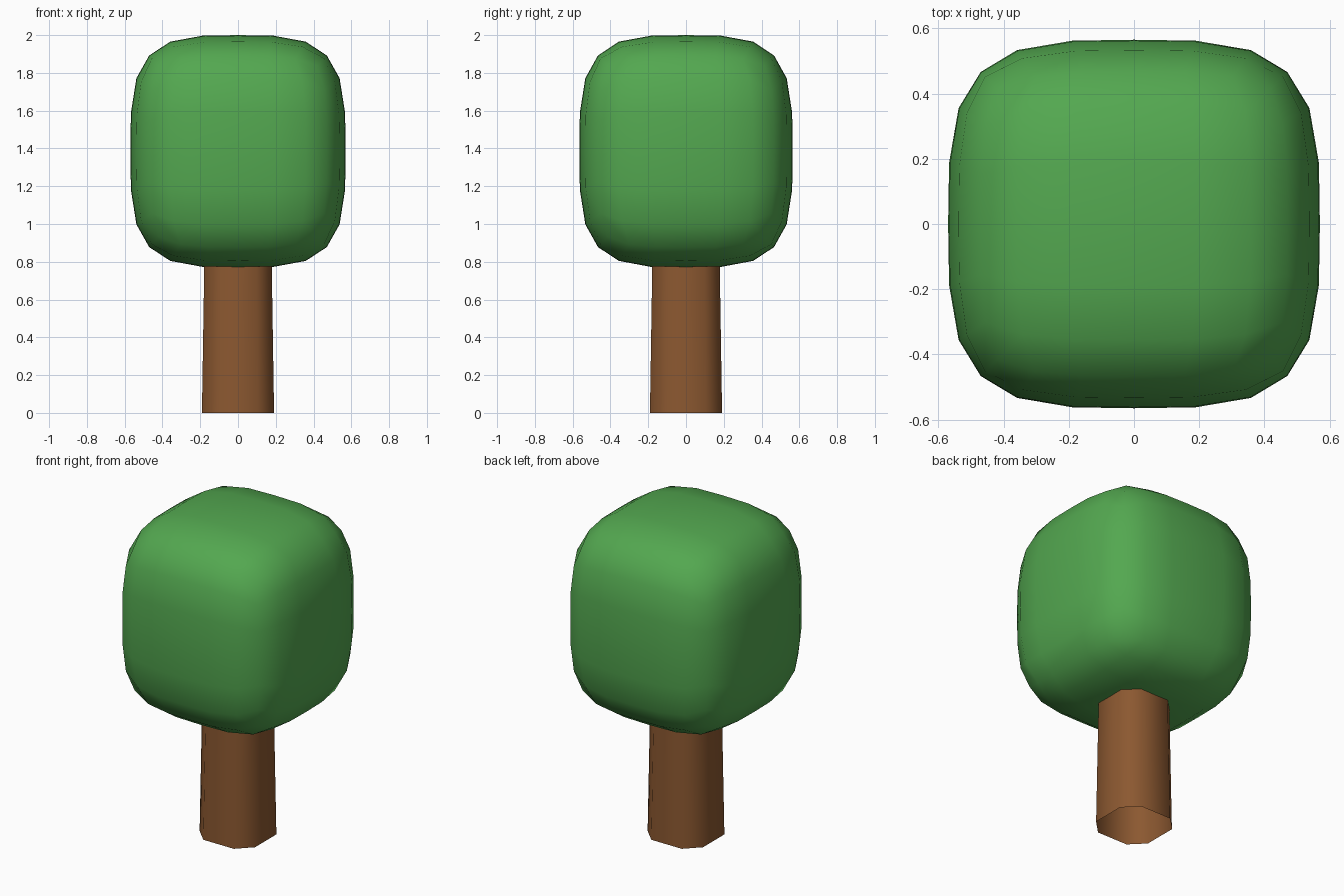
import bpy, bmesh

if "Cube" in bpy.data.objects:
    bpy.data.objects.remove(bpy.data.objects["Cube"])


def material(name, rgb):
    mat = bpy.data.materials.new(name)
    mat.diffuse_color = (*rgb, 1)
    mat.use_nodes = True
    mat.node_tree.nodes["Principled BSDF"].inputs["Base Color"].default_value = mat.diffuse_color
    return mat


def finish(bm, name, mat):
    bmesh.ops.recalc_face_normals(bm, faces=bm.faces)
    for f in bm.faces:
        f.smooth = True
    mesh = bpy.data.meshes.new(name)
    bm.to_mesh(mesh)
    bm.free()
    mesh.materials.append(mat)
    obj = bpy.data.objects.new(name, mesh)
    bpy.context.collection.objects.link(obj)
    return obj


# Foliage: gridded cube rounded towards a superellipsoid
HALF = (0.57, 0.565, 0.615)
CENTRE_Z = 1.385
POWER = 3.6
bm = bmesh.new()
bmesh.ops.create_cube(bm, size=2)
bmesh.ops.subdivide_edges(bm, edges=bm.edges[:], cuts=5, use_grid_fill=True)
for v in bm.verts:
    r = sum(abs(c) ** POWER for c in v.co) ** (1 / POWER)
    v.co = [c / r * h for c, h in zip(v.co, HALF)]
    v.co.z += CENTRE_Z
finish(bm, "foliage", material("leaf green", (0.087, 0.39, 0.08)))

# Trunk: open, slightly tapered square tube with chamfered corners
bm = bmesh.new()
A, B = 0.191, 0.105
section = [(A, -B), (A, B), (B, A), (-B, A), (-A, B), (-A, -B), (-B, -A), (B, -A)]
rings = [[bm.verts.new((x * s, y * s, z)) for x, y in section]
         for z, s in ((0, 1), (0.9, 0.925))]
for i in range(8):
    j = (i + 1) % 8
    bm.faces.new((rings[0][i], rings[0][j], rings[1][j], rings[1][i]))
finish(bm, "trunk", material("bark brown", (0.26, 0.098, 0.03)))
